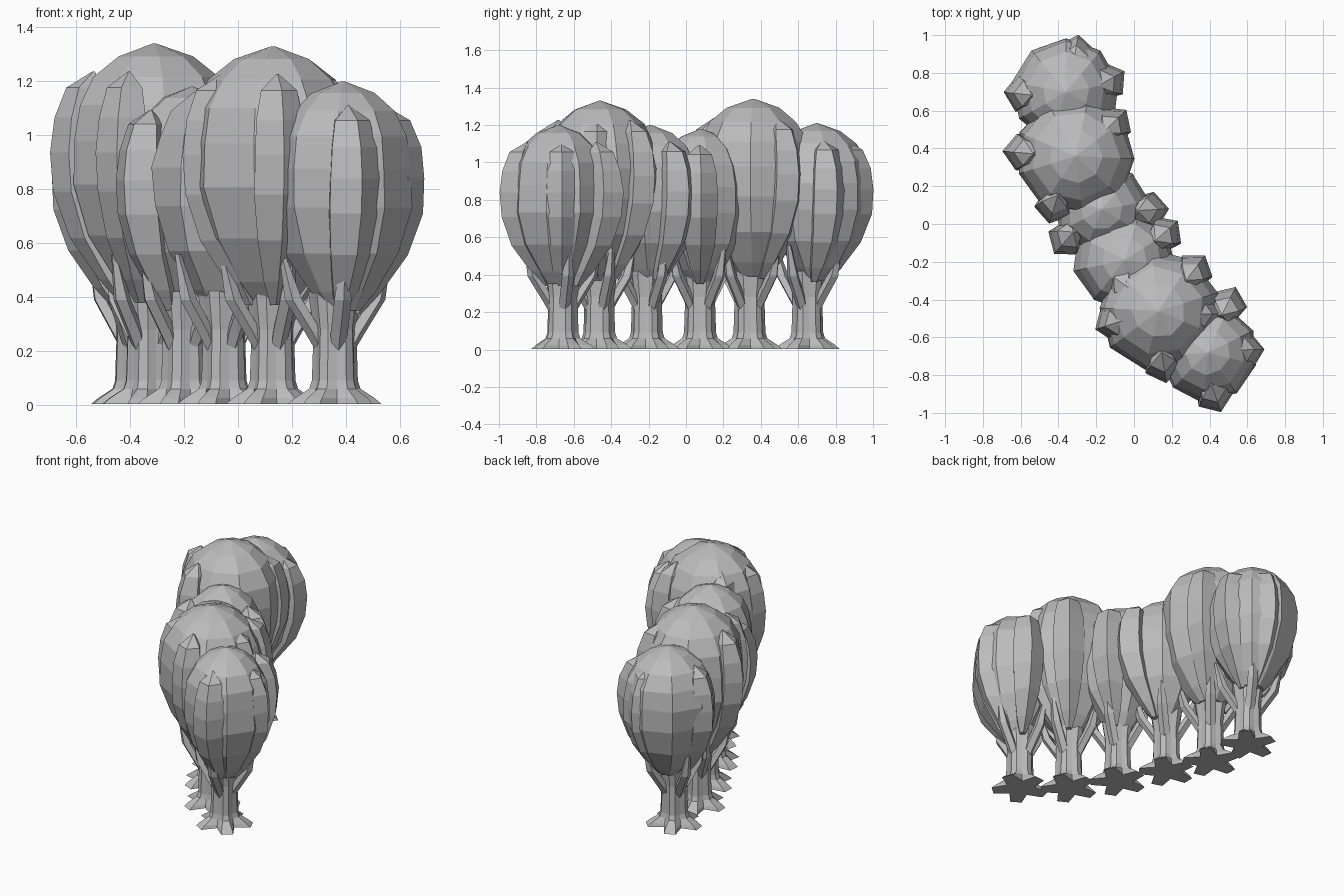
import bpy, bmesh, math, random
from mathutils import Vector

random.seed(4)
if "Cube" in bpy.data.objects:
    bpy.data.objects.remove(bpy.data.objects["Cube"])

grey = bpy.data.materials.new("plain grey")
grey.use_nodes = True
grey.diffuse_color = (0.5, 0.5, 0.5, 1)
grey.node_tree.nodes["Principled BSDF"].inputs["Base Color"].default_value = (0.5, 0.5, 0.5, 1)


def loft(name, rings, sides, turn=0.0, jitter=0.0):
    """Skin horizontal rings given as (centre, radius); radius may be a function of the corner."""
    bm = bmesh.new()
    loops = []
    for centre, radius in rings:
        loop = []
        for i in range(sides):
            a = turn + math.tau * i / sides
            r = radius(i) if callable(radius) else radius
            r *= 1 + random.uniform(-jitter, jitter)
            loop.append(bm.verts.new(Vector(centre) + Vector((math.cos(a), math.sin(a), 0)) * r))
        loops.append(loop)
    for low, high in zip(loops, loops[1:]):
        for i in range(sides):
            j = (i + 1) % sides
            bm.faces.new((low[i], low[j], high[j], high[i]))
    bm.faces.new(loops[0][::-1])
    bm.faces.new(loops[-1])
    mesh = bpy.data.meshes.new(name)
    bm.to_mesh(mesh)
    bm.free()
    mesh.materials.append(grey)
    obj = bpy.data.objects.new(name, mesh)
    bpy.context.collection.objects.link(obj)
    return obj


# Height fraction and radius fraction of the main crown
CROWN = [(0, .25), (.08, .46), (.25, .8), (.45, .98), (.62, 1), (.76, .92),
         (.87, .74), (.95, .44), (1, .02)]
# Height fraction, outward fraction and thickness fraction of a side lobe
LOBE = [(0, .36, .2), (.1, .54, .5), (.28, .84, .82), (.48, 1.01, 1), (.65, 1.05, 1),
        (.8, 1.02, .92), (.93, .94, .7), (1, .82, .05)]


def crown(n, x, y, bottom, top, radius):
    h = top - bottom
    loft(f"crown_{n}", [((x, y, bottom + f * h), r * radius) for f, r in CROWN],
         9, random.random(), .03)


def lobe(name, x, y, tip, bottom, top):
    out = Vector((tip[0] - x, tip[1] - y, 0))
    rings = []
    for f, o, r in LOBE:
        centre = Vector((x, y, bottom + f * (top - bottom))) + out * o
        rings.append((centre, r * .102))
    loft(name, rings, 5, math.atan2(out.y, out.x) + .12, .03)


def trunk(n, x, y, turn):
    # Every third corner is a notch between two blunt roots
    star = lambda root, notch: lambda i: root if i % 3 else notch
    rings = [(0.004, star(.175, .09)), (.025, star(.15, .085)), (.06, star(.096, .078)),
             (.09, star(.086, .074)), (.28, star(.08, .072)), (.42, star(.1, .09))]
    loft(f"trunk_{n}", [((x, y, z), r) for z, r in rings], 15, turn)


def branch(name, x, y, angle):
    out = Vector((math.cos(angle), math.sin(angle), 0))
    path = [(.04, .19, .026), (.08, .27, .034), (.155, .39, .034), (.2, .56, .012)]
    loft(name, [(Vector((x, y, z)) + out * o, r) for o, z, r in path], 5, angle)


# Trunk x, y; crown x, y, bottom, top, radius; lobe tips
TREES = [
    (.36, -.66, .39, -.68, .35, 1.2, .265, [(.42, -.89), (.58, -.67), (.49, -.44)]),
    (.13, -.465, .13, -.46, .38, 1.33, .32,
     [(.31, -.26), (-.1, -.52), (-.06, -.31), (.15, -.73), (.36, -.48)]),
    (-.05, -.21, -.05, -.19, .36, 1.2, .27, [(.15, -.06)]),
    (-.2, .075, -.17, .08, .36, 1.18, .25, [(.07, .07), (-.16, .17), (-.35, -.07)]),
    (-.33, .34, -.31, .36, .39, 1.34, .32, [(-.12, .52), (-.58, .38), (-.42, .11)]),
    (-.37, .65, -.36, .7, .37, 1.21, .285, [(-.31, .89), (-.15, .75), (-.58, .69)]),
]

for n, (tx, ty, cx, cy, low, top, radius, tips) in enumerate(TREES, 1):
    trunk(n, tx, ty, math.radians(55 + 4 * n))
    crown(n, cx, cy, low, top, radius)
    for k, tip in enumerate(tips, 1):
        lobe(f"lobe_{n}_{k}", tx, ty, tip, low - .01, low + (top - low) * .87 + .02)
    for k in range(4):
        branch(f"branch_{n}_{k + 1}", tx, ty, math.radians(90 * k + 10 * n))
